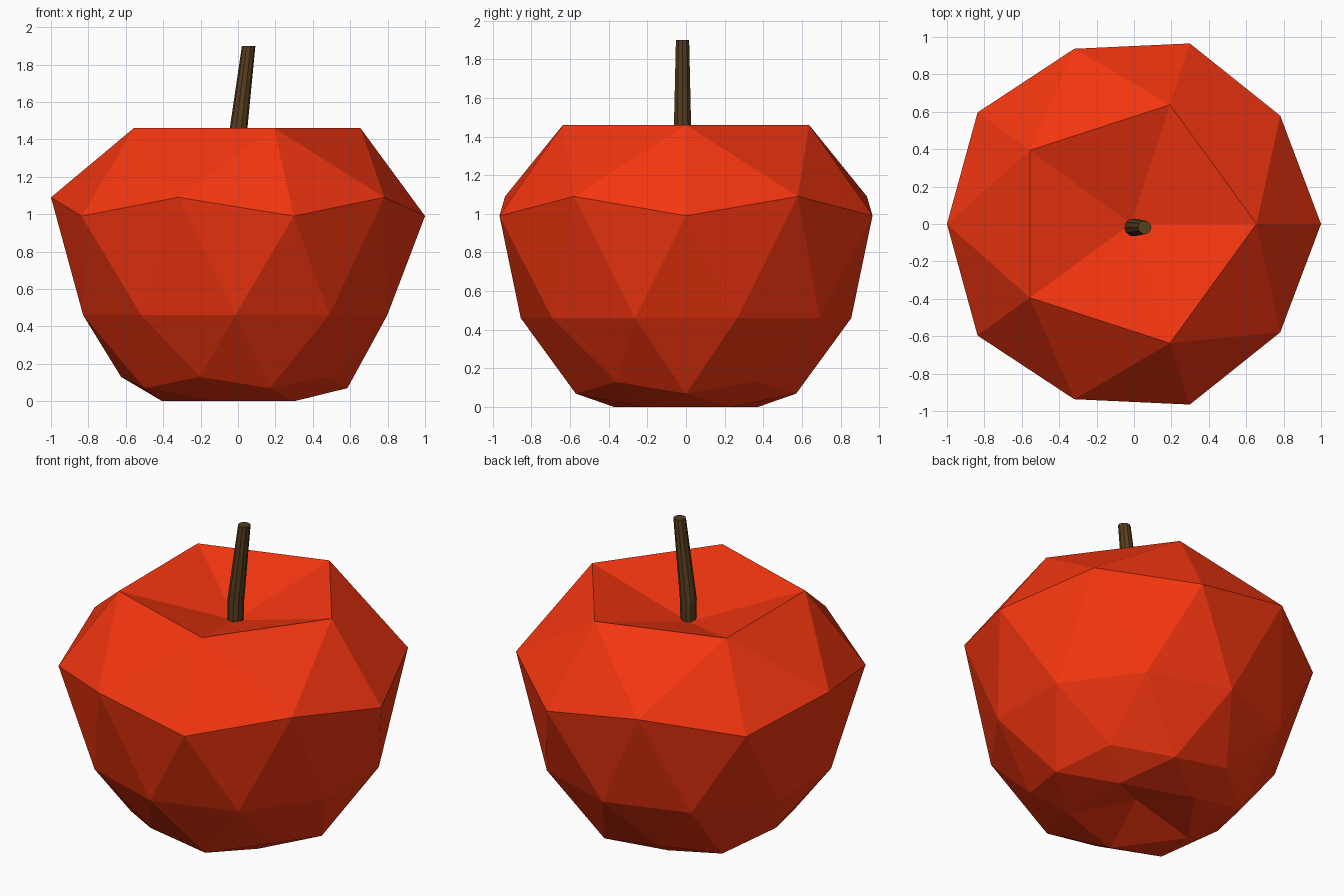
import bpy, bmesh, math
from mathutils import Vector

if "Cube" in bpy.data.objects:
    bpy.data.objects.remove(bpy.data.objects["Cube"])


def finish(name, bm, color):
    me = bpy.data.meshes.new(name)
    bm.normal_update()
    bm.to_mesh(me)
    bm.free()
    ob = bpy.data.objects.new(name, me)
    bpy.context.collection.objects.link(ob)
    mat = bpy.data.materials.new(name + "_colour")
    mat.diffuse_color = color
    mat.use_nodes = True
    mat.node_tree.nodes["Principled BSDF"].inputs["Base Color"].default_value = mat.diffuse_color
    me.materials.append(mat)
    return ob


# Apple body: icosphere whose rings are moved onto an apple profile
# (unit sphere height, new radius, new height)
PROFILE = [
    (1.0, 0.0, 1.27), (0.851, 0.67, 1.46), (0.526, 0.985, 1.09),
    (0.447, 1.015, 0.99), (0.0, 0.855, 0.46), (-0.447, 0.61, 0.13),
    (-0.526, 0.60, 0.07), (-0.851, 0.39, 0.0), (-1.0, 0.0, 0.11),
]
CENTRE_X = -0.015
bm = bmesh.new()
bmesh.ops.create_icosphere(bm, subdivisions=2, radius=1.0)
for v in bm.verts:
    _, r, z = min(PROFILE, key=lambda p: abs(p[0] - v.co.z))
    a = math.atan2(v.co.y, v.co.x)
    v.co = Vector((CENTRE_X + r * math.cos(a), r * math.sin(a), z))
finish("apple_body", bm, (0.9, 0.036, 0.005, 1))

# Stem: tapered tube with one bend, leaning to the right
PATH = [(-0.005, 1.24, 0.046), (-0.004, 1.40, 0.048), (0.057, 1.90, 0.036)]
SIDES = 10
bm = bmesh.new()
rings = []
for i, (x, z, r) in enumerate(PATH):
    lean = 0.0 if i == 0 else 0.12 * r
    ring = []
    for k in range(SIDES):
        a = 2 * math.pi * k / SIDES
        c = math.cos(a)
        zz = z if i != 1 else z - lean * c
        ring.append(bm.verts.new((x + r * c, -0.018 + r * math.sin(a), zz)))
    rings.append(ring)
for low, high in zip(rings, rings[1:]):
    for k in range(SIDES):
        n = (k + 1) % SIDES
        bm.faces.new((low[k], low[n], high[n], high[k]))
bm.faces.new(rings[0][::-1])
bm.faces.new(rings[-1])
stem = finish("stem", bm, (0.1, 0.05, 0.014, 1))
